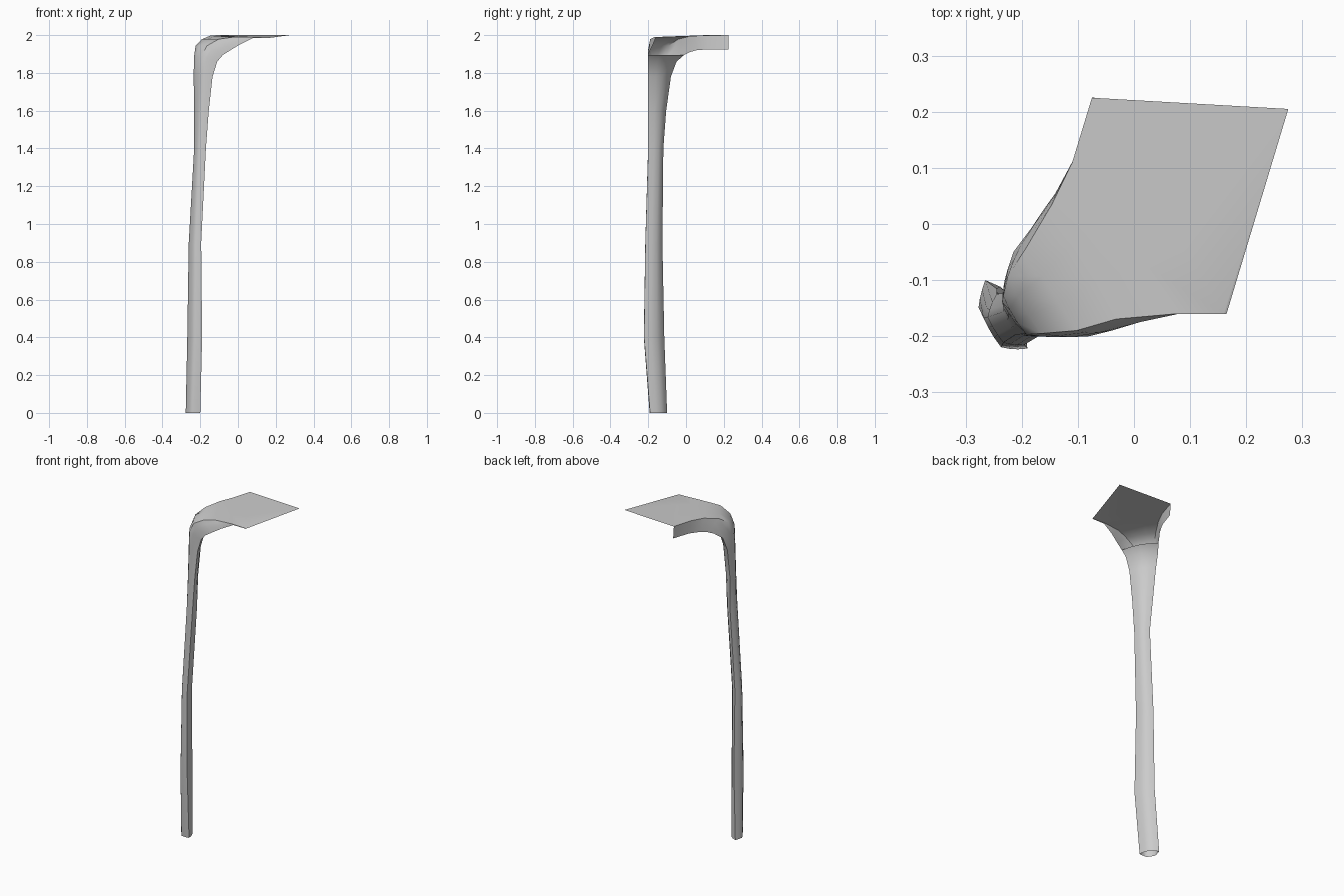
import bpy
import bmesh
import math
from mathutils import Vector

cube = bpy.data.objects.get("Cube")
if cube:
    bpy.data.objects.remove(cube, do_unlink=True)

# Single plain grey finish
grey = bpy.data.materials.new("light_grey")
grey.use_nodes = True
grey_colour = (0.6, 0.6, 0.6, 1.0)
grey.diffuse_color = grey_colour
grey.node_tree.nodes["Principled BSDF"].inputs["Base Color"].default_value = grey_colour

STEPS = 9  # samples across each section, a multiple of three


def section(back, left, front, side, sharpness):
    """Blend a rounded curve with a folded outline through four control points."""
    controls = [back, left, front, side]
    points = []
    for step in range(STEPS + 1):
        t = step / STEPS
        u = 1 - t
        curve = back * u**3 + left * 3 * u * u * t + front * 3 * u * t * t + side * t**3
        segment = min(step * 3 // STEPS, 2)
        folded = controls[segment].lerp(controls[segment + 1], t * 3 - segment)
        points.append(curve.lerp(folded, sharpness))
    return points


def add_grid(bm, rows):
    """Join rows of points with quads and return the vertex rows."""
    grid = [[bm.verts.new(point) for point in row] for row in rows]
    for low, high in zip(grid, grid[1:]):
        for j in range(len(low) - 1):
            bm.faces.new((low[j], low[j + 1], high[j + 1], high[j]))
    return grid


def finish(bm, name):
    """Turn a bmesh into a smooth-shaded object."""
    mesh = bpy.data.meshes.new(name)
    bm.to_mesh(mesh)
    bm.free()
    mesh.materials.append(grey)
    part = bpy.data.objects.new(name, mesh)
    bpy.context.collection.objects.link(part)
    bpy.ops.object.select_all(action="DESELECT")
    part.select_set(True)
    bpy.context.view_layer.objects.active = part
    bpy.ops.object.shade_smooth_by_angle(angle=math.radians(45))
    return part


# Leg: height, then plan positions of back edge, left, front and side edge
leg_plan = [
    (0, (-.265, -.10), (-.285, -.15), (-.255, -.2), (-.2, -.19)),
    (.4, (-.245, -.115), (-.28, -.165), (-.24, -.23), (-.19, -.222)),
    (.9, (-.245, -.125), (-.27, -.165), (-.235, -.22), (-.195, -.215)),
    (1.4, (-.215, -.12), (-.24, -.155), (-.215, -.205), (-.17, -.2)),
    (1.6, (-.225, -.105), (-.24, -.15), (-.205, -.205), (-.155, -.2)),
    (1.78, (-.225, -.08), (-.245, -.14), (-.2, -.205), (-.135, -.2)),
]

# Bend and plate: sharpness, then the same four edges in space
bend_plan = [
    (.5, (-.215, -.05, 1.86), (-.245, -.13, 1.89), (-.2, -.21, 1.89), (-.11, -.2, 1.86)),
    (.6, (-.185, -.01, 1.895), (-.24, -.09, 1.95), (-.17, -.21, 1.95), (-.08, -.2, 1.895)),
    (.7, (-.165, .02, 1.91), (-.205, -.035, 1.985), (-.1, -.205, 1.985), (-.04, -.19, 1.92)),
    (.9, (-.14, .055, 1.92), (-.15, .04, 2), (-.03, -.175, 1.99), (.01, -.175, 1.95)),
    (1, (-.105, .12, 1.925), (-.11, .11, 2), (.075, -.16, 1.99), (.08, -.16, 1.985)),
    (1, (-.07, .225, 1.925), (-.075, .225, 2), (.16, -.16, 1.987), (.165, -.16, 1.985)),
]

rows = [section(*[Vector((x, y, z)) for x, y in plan], .5) for z, *plan in leg_plan]
rows += [section(*map(Vector, points), sharp) for sharp, *points in bend_plan]

# Outer skin of the leg, bend and top plate
bm = bmesh.new()
grid = add_grid(bm, rows)
corner = bm.verts.new((.275, .205, 2))
edge = grid[-1][STEPS // 3:]
for first, second in zip(edge, edge[1:]):
    bm.faces.new((first, second, corner))
finish(bm, "leg_and_top_plate")

# Gently bulging panel that closes the inner side of the leg
inner_rows = []
for row in rows[:len(leg_plan) + 2]:
    inner = []
    for step in range(5):
        t = step / 4
        bulge = Vector((1, 1, 0)) * .015 * math.sin(math.pi * t)
        inner.append(row[-1].lerp(row[0], t) + bulge)
    inner_rows.append(inner)
bm = bmesh.new()
add_grid(bm, inner_rows)
finish(bm, "inner_leg_panel")
